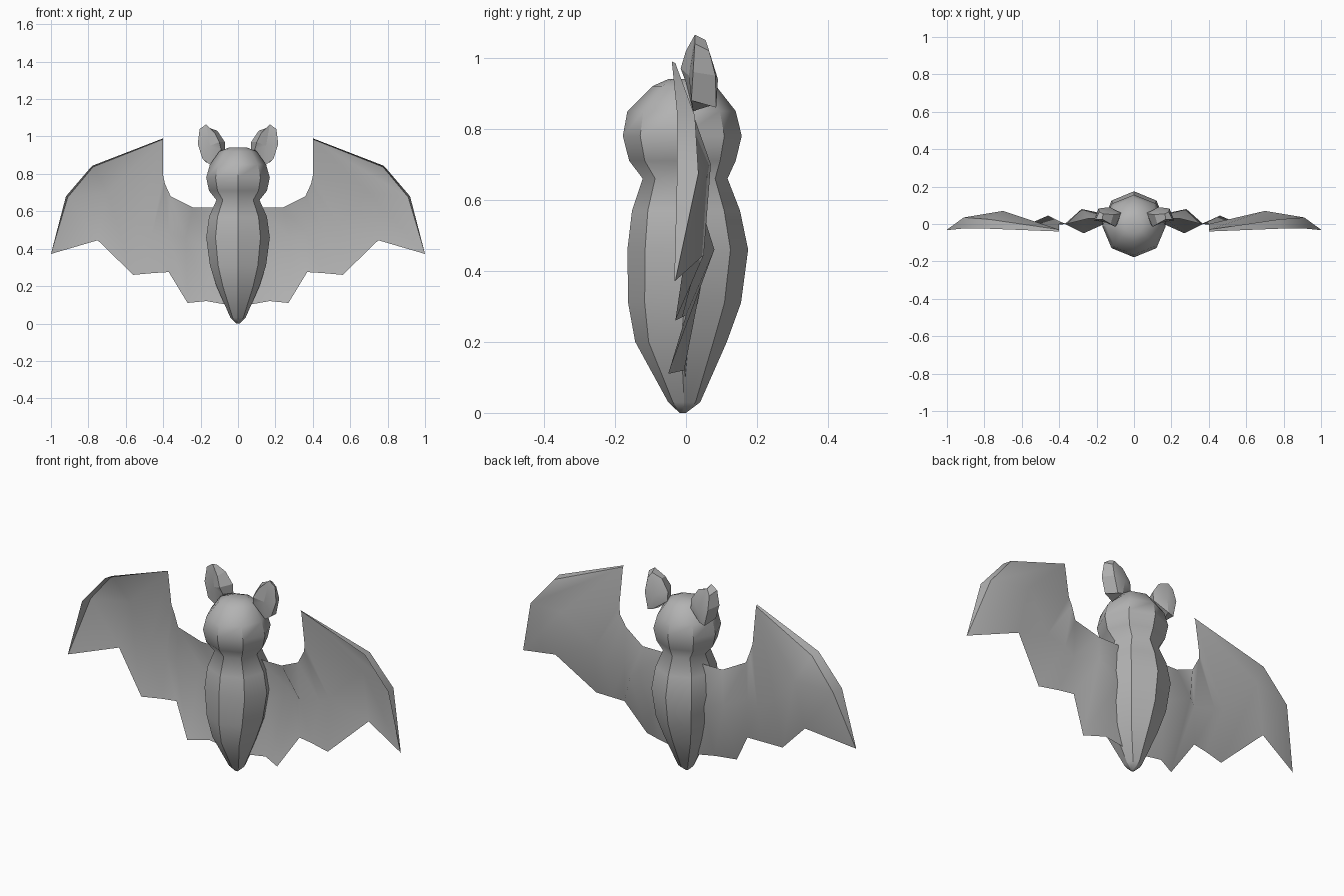
import bpy, bmesh, math

if "Cube" in bpy.data.objects:
    bpy.data.objects.remove(bpy.data.objects["Cube"])

grey = bpy.data.materials.new("soft grey")
grey.diffuse_color = (0.45, 0.45, 0.45, 1)
grey.use_nodes = True
grey.node_tree.nodes["Principled BSDF"].inputs["Base Color"].default_value = grey.diffuse_color


def make(name, verts, faces, smooth=30, closed=True):
    me = bpy.data.meshes.new(name)
    me.from_pydata(verts, [], faces)
    bm = bmesh.new()
    bm.from_mesh(me)
    if closed:
        bmesh.ops.recalc_face_normals(bm, faces=bm.faces)
    bm.to_mesh(me)
    bm.free()
    me.materials.append(grey)
    ob = bpy.data.objects.new(name, me)
    bpy.context.collection.objects.link(ob)
    bpy.ops.object.select_all(action='DESELECT')
    bpy.context.view_layer.objects.active = ob
    ob.select_set(True)
    bpy.ops.object.shade_smooth_by_angle(angle=math.radians(smooth))
    return ob


# Body and head: eight-sided loft, rows are (z, half width, front y, back y)
rings = [(0.0, 0.008, -0.018, 0.0), (0.03, 0.04, -0.05, 0.04),
         (0.20, 0.115, -0.143, 0.115), (0.31, 0.15, -0.163, 0.155),
         (0.46, 0.17, -0.165, 0.175), (0.57, 0.155, -0.152, 0.152),
         (0.66, 0.115, -0.122, 0.117), (0.71, 0.155, -0.16, 0.14),
         (0.78, 0.17, -0.178, 0.157), (0.85, 0.15, -0.165, 0.14),
         (0.92, 0.10, -0.095, 0.085), (0.94, 0.05, -0.05, 0.035)]
n = 8
verts, faces = [], []
for z, rx, y0, y1 in rings:
    for i in range(n):
        a = 2 * math.pi * i / n
        verts.append((rx * math.cos(a),
                      (y0 + y1) / 2 + (y1 - y0) / 2 * math.sin(a), z))
for r in range(len(rings) - 1):
    for i in range(n):
        j = (i + 1) % n
        faces.append((r * n + i, r * n + j, (r + 1) * n + j, (r + 1) * n + i))
faces += [tuple(range(n)), tuple(range(len(verts) - n, len(verts)))]
body = make("body", verts, faces)
# creases run along the body only, rows blend smoothly
for e in body.data.edges:
    a, b = e.vertices
    e.use_edge_sharp = a % n == b % n and max(a, b) < 10 * n

# Wing membrane: columns of (top edge, middle, bottom edge) points (x, y, z)
wing = [((0, .03, .62), (0, .03, .36), (0, 0, .09)),
        ((.10, .03, .62), (.14, .05, .40), (.17, -.005, .12)),
        ((.24, .03, .62), (.28, .08, .46), (.27, -.05, .11)),
        ((.36, 0, .68), (.37, 0, .48), (.37, 0, .275)),
        ((.39, .01, .745), (.46, .045, .48), (.45, -.01, .27)),
        ((.40, 0, .79), (.54, .01, .53), (.56, -.03, .26)),
        ((.40, -.03, .985), (.70, .07, .70), (.75, .05, .445)),
        ((.775, .025, .837), (.91, .035, .675), (1.0, -.03, .372)),
        ((.78, -.025, .843), (.92, -.025, .68), (1.0, -.033, .372))]

# Ear: front face and rear outline (x, y, z), front turned slightly outward
front = [(.09, 0, .93), (.10, -.015, .97), (.125, 0, 1.02), (.17, .025, 1.065),
         (.205, .025, 1.04), (.215, .02, .96), (.19, .015, .88), (.15, .02, .85)]
rear = [(.07, .06, .92), (.07, .055, .97), (.11, .05, 1.03), (.165, .055, 1.05),
        (.185, .065, 1.02), (.19, .083, .95), (.17, .085, .86), (.14, .085, .87)]

for side, sx in (("right", 1), ("left", -1)):
    verts = [(sx * x, y, z) for col in wing for x, y, z in col]
    faces = []
    for c in range(len(wing) - 1):
        for r in range(2):
            a = c * 3 + r
            f = (a, a + 1, a + 4, a + 3)
            faces.append(f if sx > 0 else f[::-1])
    # leading-edge lip closes to the wing's high point
    m = len(wing) * 3
    verts.append((sx * .40, -.04, .99))
    f = (18, 21, 24, m)
    faces.append(f if sx > 0 else f[::-1])
    make(side + "_wing", verts, faces, 60, closed=False)

    # ear: front and rear outlines joined, each fanned to a centre point
    pts = front + rear + [(.15, .008, .95), (.13, .09, .94)]
    verts = [(sx * x, y, z) for x, y, z in pts]
    k = len(front)
    faces = []
    for i in range(k):
        j = (i + 1) % k
        faces += [(i, j, k + j, k + i), (j, i, 2 * k),
                  (k + i, k + j, 2 * k + 1)]
    make(side + "_ear", verts, faces, 20)
